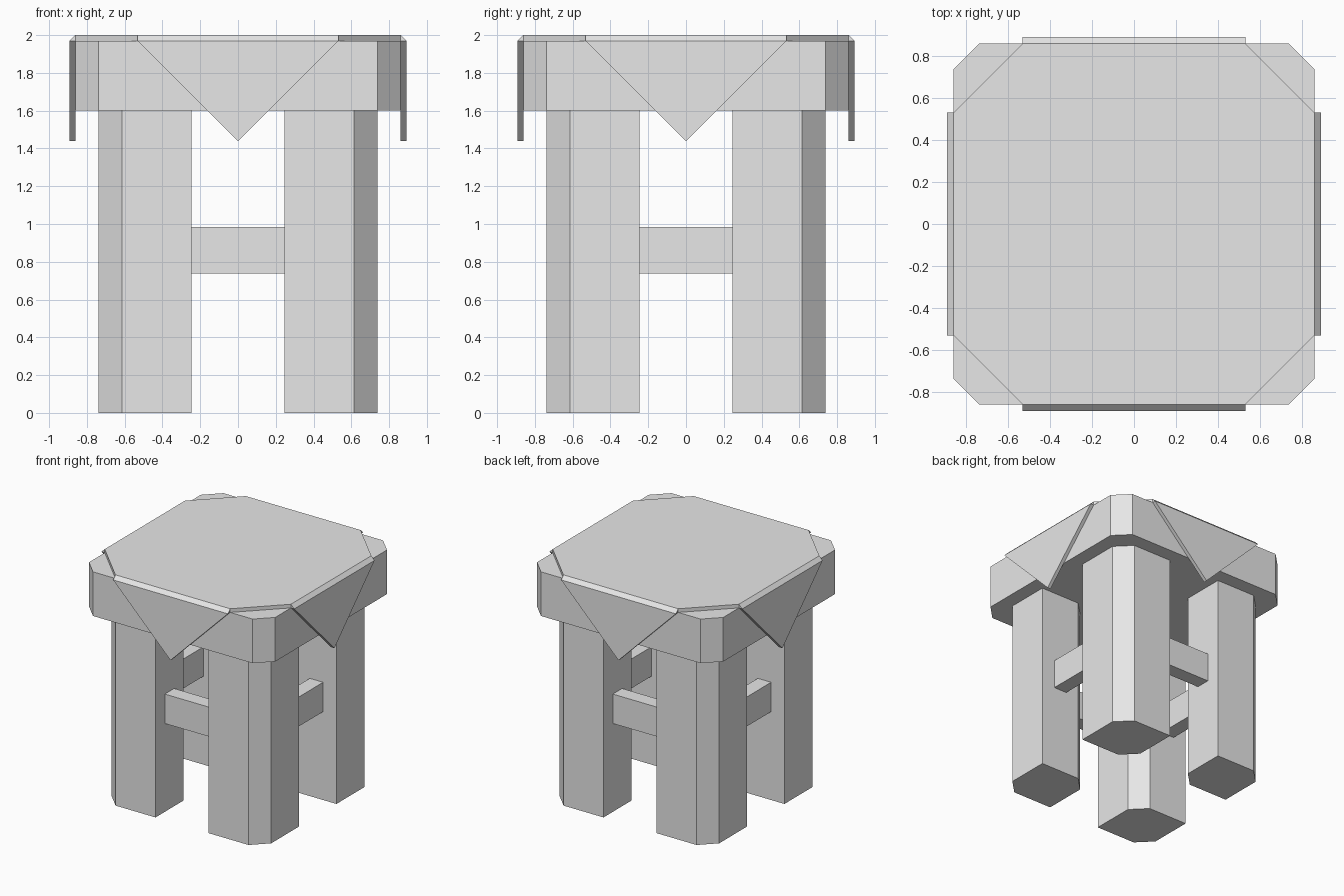
import bpy
import bmesh
from mathutils import Matrix, Vector
from math import pi, sqrt

cube = bpy.data.objects.get("Cube")
if cube:
    bpy.data.objects.remove(cube, do_unlink=True)

U = 2 / 16.25                # design grid unit
HALF = 7                     # half width of the tabletop
TOP = 16                     # height of the tabletop
CLOTH = 0.25                 # cloth thickness
DROP = 8 * sqrt(2) - HALF    # overhang of the diagonal cloth

grey = bpy.data.materials.new("plain grey")
grey.use_nodes = True
grey.diffuse_color = (0.8, 0.8, 0.8, 1)
grey.node_tree.nodes["Principled BSDF"].inputs["Base Color"].default_value = (0.8, 0.8, 0.8, 1)


def solid(name, points, turn=0):
    """Convex solid around points in grid units, turned about z by quarter turns."""
    bm = bmesh.new()
    for p in points:
        bm.verts.new(Vector(p) * U)
    bmesh.ops.convex_hull(bm, input=bm.verts)
    bmesh.ops.dissolve_limit(bm, angle_limit=0.01, verts=bm.verts, edges=bm.edges)
    bmesh.ops.recalc_face_normals(bm, faces=bm.faces)
    bm.transform(Matrix.Rotation(turn * pi / 2, 4, "Z"))
    mesh = bpy.data.meshes.new(name)
    bm.to_mesh(mesh)
    bm.free()
    mesh.materials.append(grey)
    obj = bpy.data.objects.new(name, mesh)
    bpy.context.collection.objects.link(obj)
    return obj


def prism(name, outline, low, high, turn=0):
    return solid(name, [(x, y, z) for x, y in outline for z in (low, high)], turn)


def octagon(half, flat):
    return [(sx * a, sy * b) for a, b in ((half, flat), (flat, half))
            for sx in (-1, 1) for sy in (-1, 1)]


# Tabletop with clipped corners, and the diagonal cloth lying on it
prism("tabletop", octagon(HALF, HALF - 1), 13, TOP)
prism("cloth_top", octagon(HALF, DROP), TOP, TOP + CLOTH)

# Leg section clipped at its outer and inner corners
leg = [(-6, -5), (-5, -6), (-2, -6), (-2, -3), (-3, -2), (-6, -2)]
rail = [(-2, -5), (2, -5), (2, -4), (-2, -4)]

# Hanging cloth corner with a sloped top edge
out = -HALF - CLOTH
flap = [(0, -HALF, TOP - DROP), (0, out, TOP - DROP)]
for x in (-DROP, DROP):
    flap += [(x, -HALF, TOP + CLOTH), (x, -HALF, TOP), (x, out, TOP)]

leg_names = ("front_right", "front_left", "back_left", "back_right")
side_names = ("front", "left", "back", "right")
for turn in range(4):
    prism(leg_names[turn] + "_leg", leg, 0, 13, turn)
    prism(side_names[turn] + "_rail", rail, 6, 8, turn)
    solid(side_names[turn] + "_cloth_flap", flap, turn)
